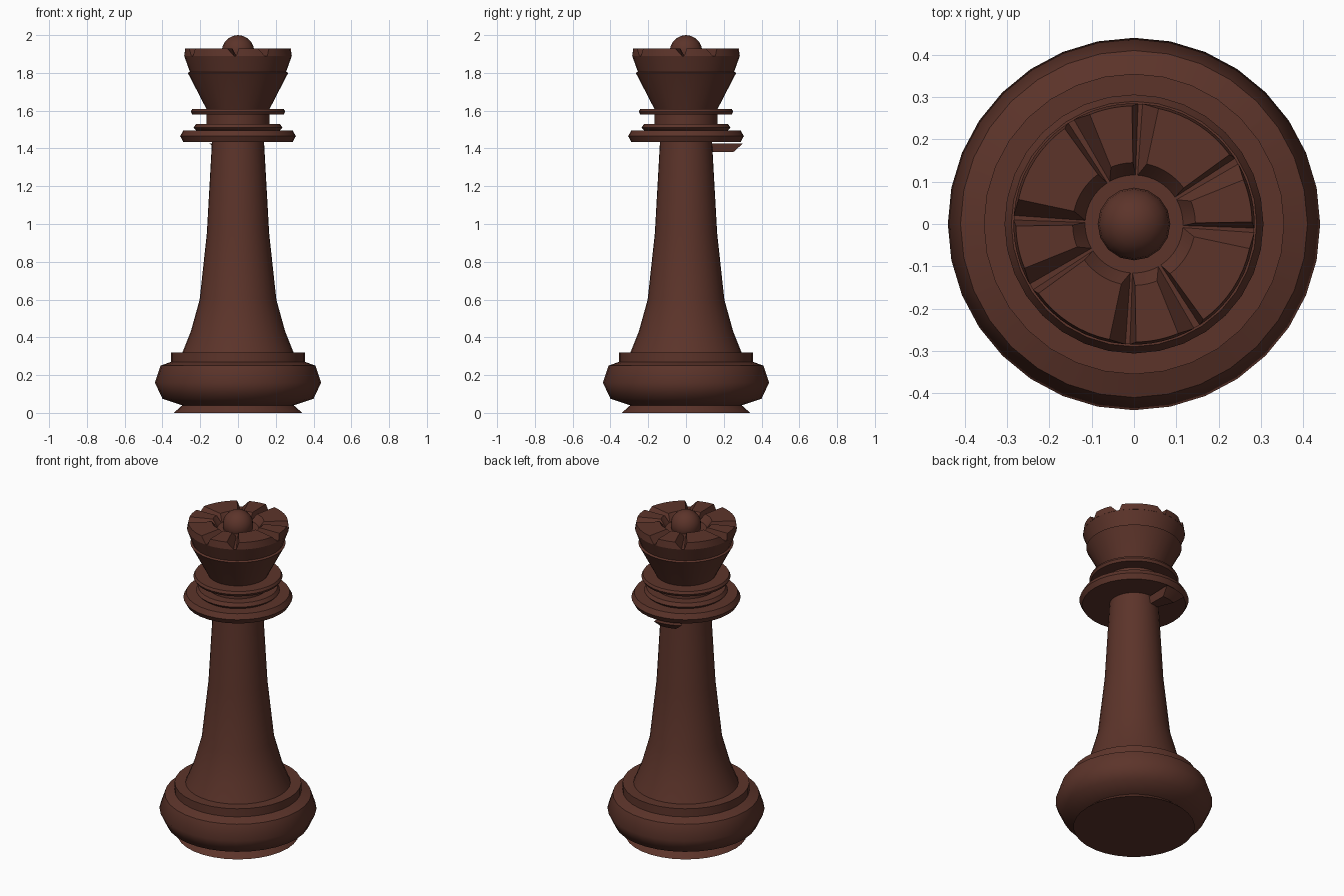
import bpy, bmesh, math

if "Cube" in bpy.data.objects:
    bpy.data.objects.remove(bpy.data.objects["Cube"])

SIDES = 32
brown = bpy.data.materials.new("dark brown")
brown.diffuse_color = (0.107, 0.034, 0.023, 1)
brown.use_nodes = True
brown.node_tree.nodes["Principled BSDF"].inputs["Base Color"].default_value = brown.diffuse_color


def finish(name, bm, smooth=0):
    bmesh.ops.recalc_face_normals(bm, faces=bm.faces)
    mesh = bpy.data.meshes.new(name)
    bm.to_mesh(mesh)
    bm.free()
    mesh.materials.append(brown)
    ob = bpy.data.objects.new(name, mesh)
    bpy.context.collection.objects.link(ob)
    if smooth:
        bpy.ops.object.select_all(action='DESELECT')
        ob.select_set(True)
        bpy.context.view_layer.objects.active = ob
        bpy.ops.object.shade_smooth_by_angle(angle=math.radians(smooth))
    return ob


def lathe(name, profile, smooth=50):
    """Closed turned solid from (radius, height) points."""
    bm = bmesh.new()
    rings = [[bm.verts.new((r * math.cos(2 * math.pi * i / SIDES),
                            r * math.sin(2 * math.pi * i / SIDES), z))
              for i in range(SIDES)] for r, z in profile]
    for a, b in zip(rings, rings[1:]):
        for i in range(SIDES):
            j = (i + 1) % SIDES
            bm.faces.new((a[i], a[j], b[j], b[i]))
    bm.faces.new(rings[0][::-1])
    bm.faces.new(rings[-1])
    return finish(name, bm, smooth)


def tooth(name, low, high, z0, z1, radii, turn=0, steps=6):
    """Curved wedge: angle spans and (inner, outer) radii at bottom and top."""
    bm = bmesh.new()
    loops = []
    for k in range(steps + 1):
        t = k / steps
        loop = []
        for (a, b), z, (ri, ro) in ((low, z0, radii[0]), (high, z1, radii[1])):
            ang = math.radians(turn + a + (b - a) * t)
            pair = [bm.verts.new((r * math.cos(ang), r * math.sin(ang), z)) for r in (ri, ro)]
            loop += pair if z == z0 else pair[::-1]
        loops.append(loop)
    for p, q in zip(loops, loops[1:]):
        for i in range(4):
            j = (i + 1) % 4
            bm.faces.new((p[i], p[j], q[j], q[i]))
    bm.faces.new(loops[0])
    bm.faces.new(loops[-1][::-1])
    return finish(name, bm, 20)


# Base: foot, bulge and step
lathe("base", [(0.34, 0), (0.295, 0.04), (0.30, 0.042), (0.40, 0.075), (0.44, 0.16),
               (0.41, 0.25), (0.355, 0.27), (0.355, 0.32), (0.28, 0.32)])

# Tapering stem
lathe("stem", [(0.296, 0.315), (0.25, 0.43), (0.203, 0.60), (0.165, 0.95), (0.137, 1.45)])

# Collar rings and neck
lathe("lower_collar", [(0.13, 1.435), (0.29, 1.435), (0.306, 1.465), (0.29, 1.495), (0.13, 1.495)])
lathe("middle_collar", [(0.15, 1.49), (0.222, 1.495), (0.235, 1.51), (0.222, 1.53), (0.15, 1.53)])
lathe("neck", [(0.168, 1.52), (0.168, 1.59)])
lathe("upper_collar", [(0.15, 1.58), (0.242, 1.58), (0.25, 1.595), (0.242, 1.61), (0.15, 1.61)])

# Flared crown with a thin band
lathe("crown", [(0.165, 1.605), (0.258, 1.785), (0.267, 1.80), (0.255, 1.806), (0.285, 1.89)], 25)

# Crown teeth: alternating narrow and wide, four times round
RADII = ((0.115, 0.285), (0.145, 0.279))
for n in range(4):
    tooth(f"narrow_tooth_{n + 1}", (-2, 30), (1, 22), 1.889, 1.93, RADII, 90 * n)
    tooth(f"wide_tooth_{n + 1}", (33, 86), (36, 78), 1.889, 1.93, RADII, 90 * n, 8)

# Small wedge under the collar at the back
tooth("collar_wedge", (1, 22), (-2, 30), 1.38, 1.425, ((0.145, 0.25), (0.12, 0.30)), 90)

# Ball on top
bm = bmesh.new()
bmesh.ops.create_uvsphere(bm, u_segments=16, v_segments=10, radius=0.086)
bmesh.ops.translate(bm, verts=bm.verts, vec=(0, 0, 1.914))
finish("top_ball", bm, 60)
